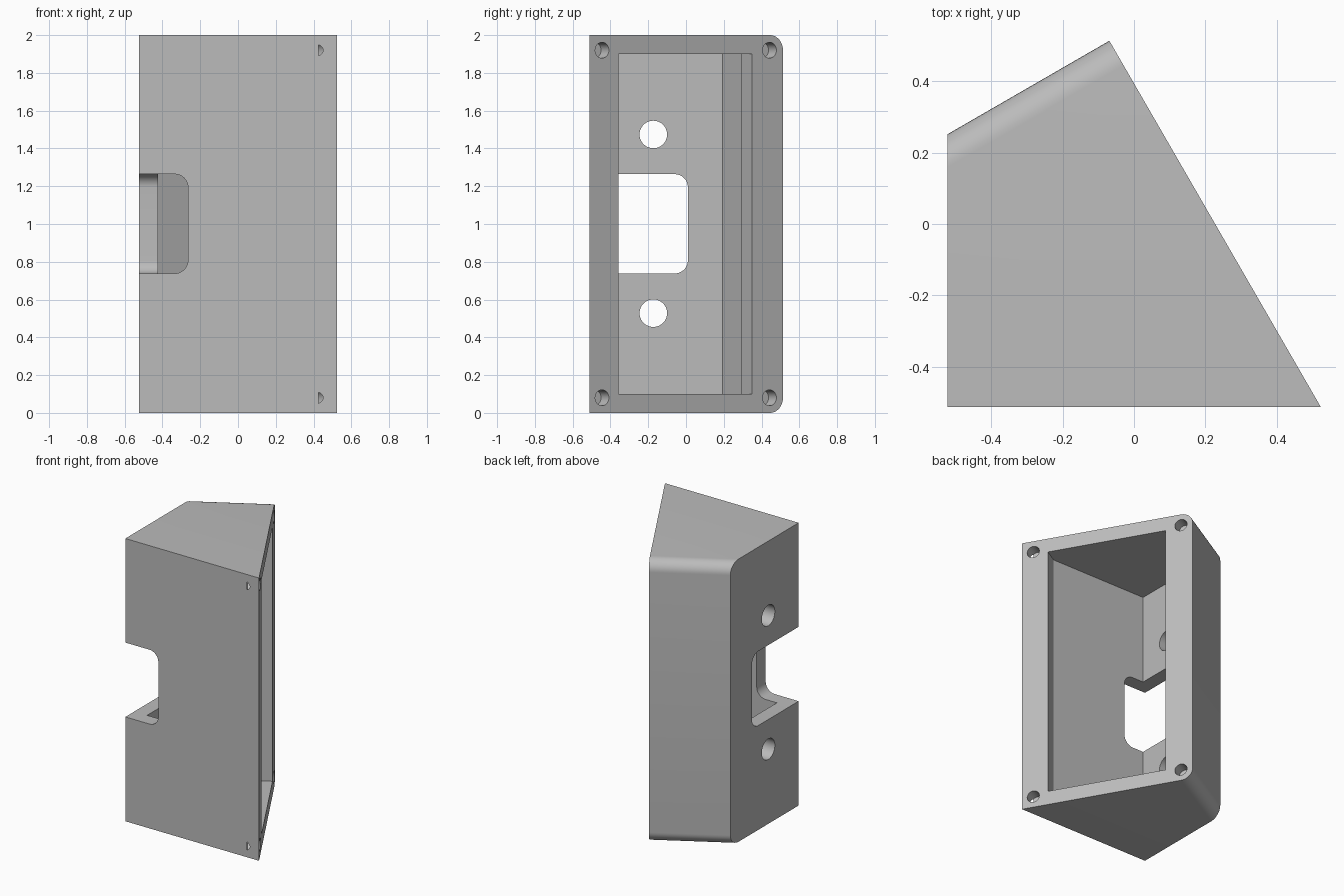
import bpy
import bmesh
from math import cos, sin, radians
from mathutils import Vector, Matrix

if "Cube" in bpy.data.objects:
    bpy.data.objects.remove(bpy.data.objects["Cube"], do_unlink=True)

grey = bpy.data.materials.new("plain_grey")
grey.use_nodes = True
grey.diffuse_color = (0.5, 0.5, 0.5, 1)
grey.node_tree.nodes["Principled BSDF"].inputs["Base Color"].default_value = (0.5, 0.5, 0.5, 1)

# The open face is slanted: ALONG runs up its length, OUT points away from it
ALONG = Vector((-sin(radians(30)), cos(radians(30)), 0))
OUT = Vector((cos(radians(30)), sin(radians(30)), 0))
CORNER = Vector((0.523, -0.512, 0))
LENGTH = 1.184
WALL = 0.1


def on_slant(s, depth=0.0):
    """Point s along the open face and depth behind it."""
    return CORNER + ALONG * s - OUT * depth


def finish(name, bm):
    bmesh.ops.recalc_face_normals(bm, faces=bm.faces)
    mesh = bpy.data.meshes.new(name)
    bm.to_mesh(mesh)
    bm.free()
    mesh.materials.append(grey)
    obj = bpy.data.objects.new(name, mesh)
    bpy.context.collection.objects.link(obj)
    return obj


def prism(name, points, z0, z1, rounded=None, radius=0.08):
    """Extrude a plan outline and round the edges chosen by a rule."""
    bm = bmesh.new()
    base = bm.faces.new([bm.verts.new((p[0], p[1], z0)) for p in points])
    top = bmesh.ops.extrude_face_region(bm, geom=[base])
    verts = [v for v in top["geom"] if isinstance(v, bmesh.types.BMVert)]
    bmesh.ops.translate(bm, verts=verts, vec=(0, 0, z1 - z0))
    if rounded:
        edges = [e for e in bm.edges if rounded(e.verts[0].co, e.verts[1].co)]
        bmesh.ops.bevel(bm, geom=edges, offset=radius, segments=10, profile=0.5, affect="EDGES")
    return finish(name, bm)


def box(name, x0, x1, y0, y1, z0, z1, rounded):
    return prism(name, [(x0, y0), (x1, y0), (x1, y1), (x0, y1)], z0, z1, rounded, 0.07)


def rod(name, centre, axis, radius, length):
    bm = bmesh.new()
    turn = Vector((0, 0, 1)).rotation_difference(axis).to_matrix().to_4x4()
    bmesh.ops.create_cone(bm, cap_ends=True, segments=40, radius1=radius, radius2=radius,
                          depth=length, matrix=Matrix.Translation(centre) @ turn)
    return finish(name, bm)


def cut(target, cutter):
    mod = target.modifiers.new("cut", "BOOLEAN")
    mod.operation = "DIFFERENCE"
    mod.solver = "EXACT"
    mod.object = cutter
    bpy.context.view_layer.objects.active = target
    bpy.ops.object.modifier_apply(modifier=mod.name)
    bpy.data.objects.remove(cutter, do_unlink=True)


# Wedge shell with its top and bottom back edges rounded
tip = on_slant(LENGTH)
left_x = -CORNER.x
back = tip - OUT * ((tip.x - left_x) / OUT.x)


def is_back_edge(a, b):
    level = abs(a.z - b.z) < 0.01
    return level and all((p - CORNER).dot(ALONG) > LENGTH - 0.01 for p in (a, b))


shell = prism("wedge_housing", [(left_x, CORNER.y), CORNER, tip, back], 0, 2, is_back_edge)

# Cavity with a narrower lip at the open face
inner_x, inner_y = left_x + WALL, CORNER.y + WALL
lip = 0.11
lip_start, lip_end, cavity_end = 0.18, 0.995, LENGTH - WALL
front_in = on_slant(lip_start, lip)
cavity_back = on_slant(cavity_end, lip)
rear_in = cavity_back - OUT * ((cavity_back.x - inner_x) / OUT.x)
cut(shell, prism("cavity_cutter", [
    (inner_x, inner_y), (front_in.x, inner_y),
    on_slant(lip_start, -0.05), on_slant(lip_end, -0.05),
    on_slant(lip_end, lip), cavity_back, rear_in], WALL, 2 - WALL))

# Rounded notch wrapping the front corner
cut(shell, box("side_notch_cutter", -0.7, inner_x + 0.02, -0.7, 0.01, 0.738, 1.264,
               lambda a, b: a.y > 0 and b.y > 0 and abs(a.z - b.z) < 0.01))
cut(shell, box("front_notch_cutter", -0.7, -0.265, -0.7, inner_y + 0.02, 0.738, 1.264,
               lambda a, b: min(a.x, b.x) > -0.3 and abs(a.z - b.z) < 0.01))

# Two mounting holes through the side wall
for z in (0.528, 1.474):
    cut(shell, rod("mount_hole_cutter", (left_x, -0.173, z), Vector((1, 0, 0)), 0.073, 0.3))

# Blind screw holes in the four corners of the open face
for s in (0.078, LENGTH - 0.082):
    for z in (0.08, 1.92):
        cut(shell, rod("screw_hole_cutter", on_slant(s, 0.0) + Vector((0, 0, z)), OUT, 0.042, 0.166))

bpy.ops.object.select_all(action="DESELECT")
shell.select_set(True)
bpy.context.view_layer.objects.active = shell
bpy.ops.object.shade_smooth_by_angle(angle=radians(30))
